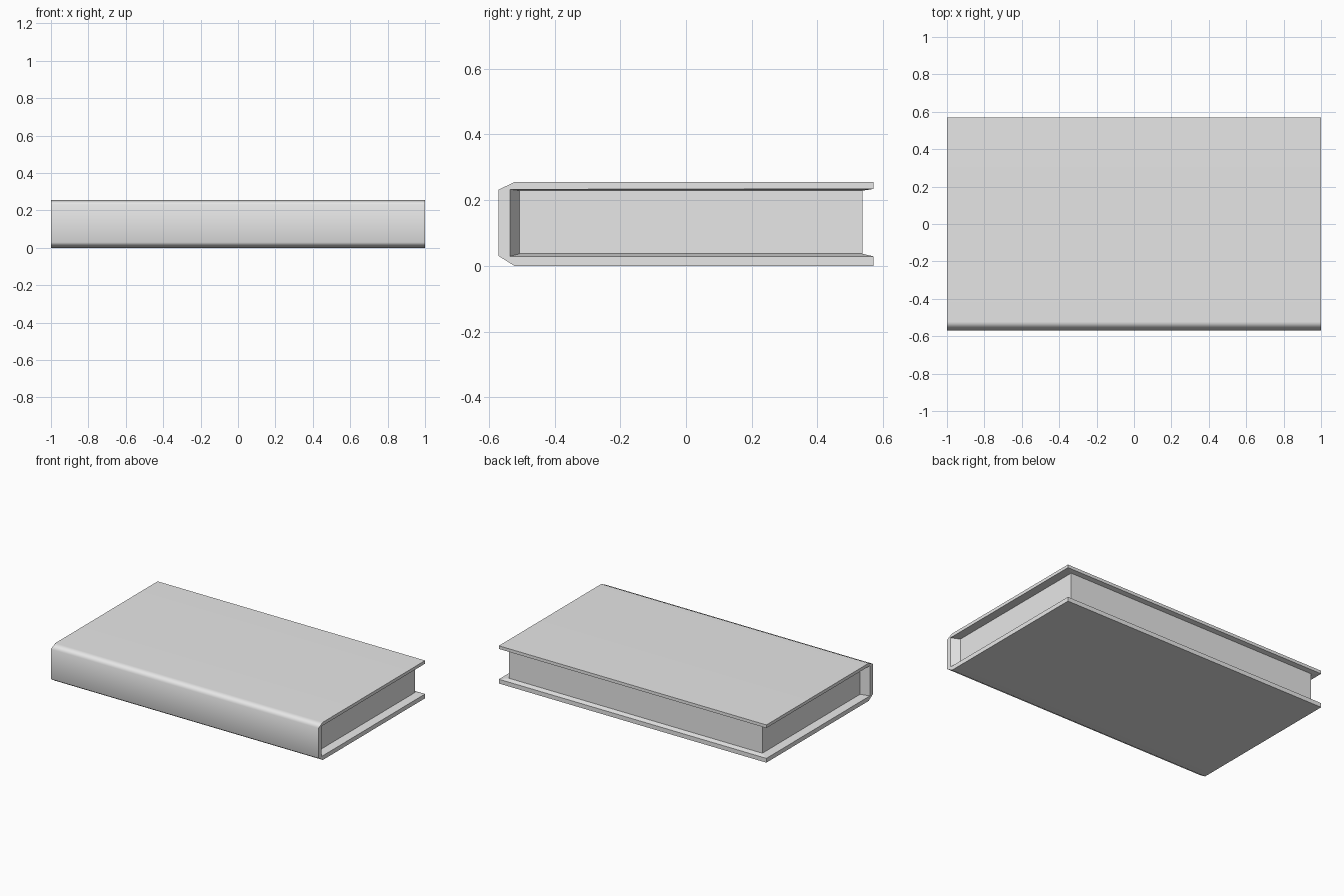
import bpy
import bmesh

cube = bpy.data.objects.get("Cube")
if cube:
    bpy.data.objects.remove(cube)

grey = bpy.data.materials.new("plain_grey")
grey.use_nodes = True
colour = (0.8, 0.8, 0.8, 1)
grey.diffuse_color = colour
grey.node_tree.nodes["Principled BSDF"].inputs["Base Color"].default_value = colour

# Cross-sections as (y, z), from the lower fore edge round the spine to the upper
outer = [(.57, 0), (-.522, 0), (-.57, .03), (-.57, .232), (-.522, .255), (.57, .255)]
rim = [(.57, .029), (-.536, .029), (-.536, .233), (.57, .234)]
block = [(.537, .037), (-.506, .037), (-.506, .229), (.537, .229)]
HALF, PAGE_HALF = 1.0, .947


def add_object(name, bm):
    bmesh.ops.recalc_face_normals(bm, faces=bm.faces)
    mesh = bpy.data.meshes.new(name)
    bm.to_mesh(mesh)
    bm.free()
    mesh.materials.append(grey)
    obj = bpy.data.objects.new(name, mesh)
    bpy.context.collection.objects.link(obj)
    return obj


def loop(bm, points, x):
    return [bm.verts.new((x, y, z)) for y, z in points]


def bridge(bm, a, b):
    return [bm.faces.new((a[i], a[i + 1], b[i + 1], b[i])) for i in range(len(a) - 1)]


# Cover: boards and chamfered spine, with the inner lip sloping to the pages
bm = bmesh.new()
shell, lips, seats = [], [], []
for side in (-1, 1):
    shell.append(loop(bm, outer, side * HALF))
    lips.append(loop(bm, rim, side * HALF))
    seats.append(loop(bm, block, side * PAGE_HALF))
    bm.faces.new(shell[-1] + lips[-1][::-1])
    bridge(bm, lips[-1], seats[-1])
skin = set(bridge(bm, shell[0], shell[1]))
for end in (0, -1):
    bm.faces.new((shell[0][end], shell[1][end], lips[1][end], lips[0][end]))
    bm.faces.new((lips[0][end], lips[1][end], seats[1][end], seats[0][end]))
# Only the outer skin is smooth, rounding the spine
for face in bm.faces:
    face.smooth = face in skin
for edge in bm.edges:
    edge.smooth = all(f in skin for f in edge.link_faces)
cover = add_object("cover", bm)
weighted = cover.modifiers.new("weighted_normals", "WEIGHTED_NORMAL")
weighted.keep_sharp = True

# Page block
bm = bmesh.new()
ends = [loop(bm, block, side * PAGE_HALF) for side in (-1, 1)]
for end in ends:
    bm.faces.new(end)
bridge(bm, ends[0] + ends[0][:1], ends[1] + ends[1][:1])
add_object("page_block", bm)
